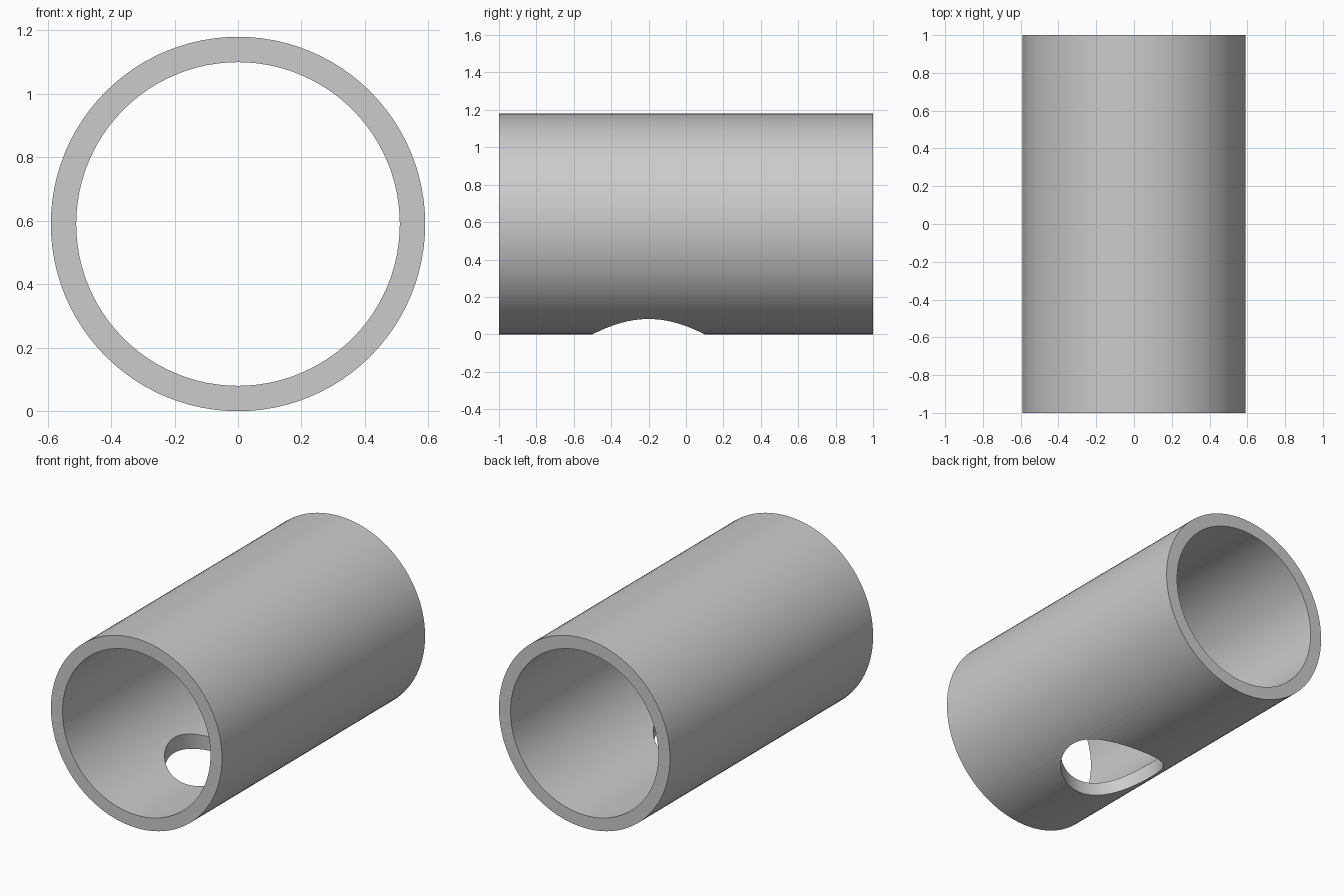
import bpy
import bmesh
from math import pi, radians
from mathutils import Matrix, Vector

OUTER, INNER, HALF = 0.59, 0.51, 1.0
SEGMENTS = 96

cube = bpy.data.objects.get("Cube")
if cube:
    bpy.data.objects.remove(cube, do_unlink=True)

grey = bpy.data.materials.new("plain grey")
grey.use_nodes = True
colour = (0.6, 0.6, 0.6, 1)
grey.diffuse_color = colour
grey.node_tree.nodes["Principled BSDF"].inputs["Base Color"].default_value = colour


def add_object(name, bm):
    bmesh.ops.recalc_face_normals(bm, faces=bm.faces)
    mesh = bpy.data.meshes.new(name)
    bm.to_mesh(mesh)
    bm.free()
    mesh.materials.append(grey)
    obj = bpy.data.objects.new(name, mesh)
    bpy.context.collection.objects.link(obj)
    return obj


# Tube: the wall section spun around the lengthwise axis
bm = bmesh.new()
section = [(OUTER, -HALF), (OUTER, HALF), (INNER, HALF), (INNER, -HALF)]
verts = [bm.verts.new((0, y, OUTER + r)) for r, y in section]
edges = [bm.edges.new((verts[i - 1], verts[i])) for i in range(len(verts))]
bmesh.ops.spin(bm, geom=verts + edges, cent=Vector((0, 0, OUTER)), axis=Vector((0, 1, 0)),
               angle=2 * pi, steps=SEGMENTS, use_merge=True)
bmesh.ops.remove_doubles(bm, verts=bm.verts, dist=0.0001)
tube = add_object("tube", bm)

# Round drill for the hole through the underside
bm = bmesh.new()
bmesh.ops.create_cone(bm, cap_ends=True, segments=64, radius1=0.3, radius2=0.3,
                      depth=0.8, matrix=Matrix.Translation((0, -0.2, 0)))
drill = add_object("hole_cutter", bm)
drill.hide_render = True

# Cut the hole, then smooth the curved walls and keep the rims sharp
cut = tube.modifiers.new("hole", "BOOLEAN")
cut.operation = "DIFFERENCE"
cut.solver = "EXACT"
cut.object = drill
bpy.ops.object.select_all(action="DESELECT")
tube.select_set(True)
bpy.context.view_layer.objects.active = tube
bpy.ops.object.modifier_apply(modifier=cut.name)
bpy.data.objects.remove(drill, do_unlink=True)
bpy.ops.object.shade_smooth_by_angle(angle=radians(30))
